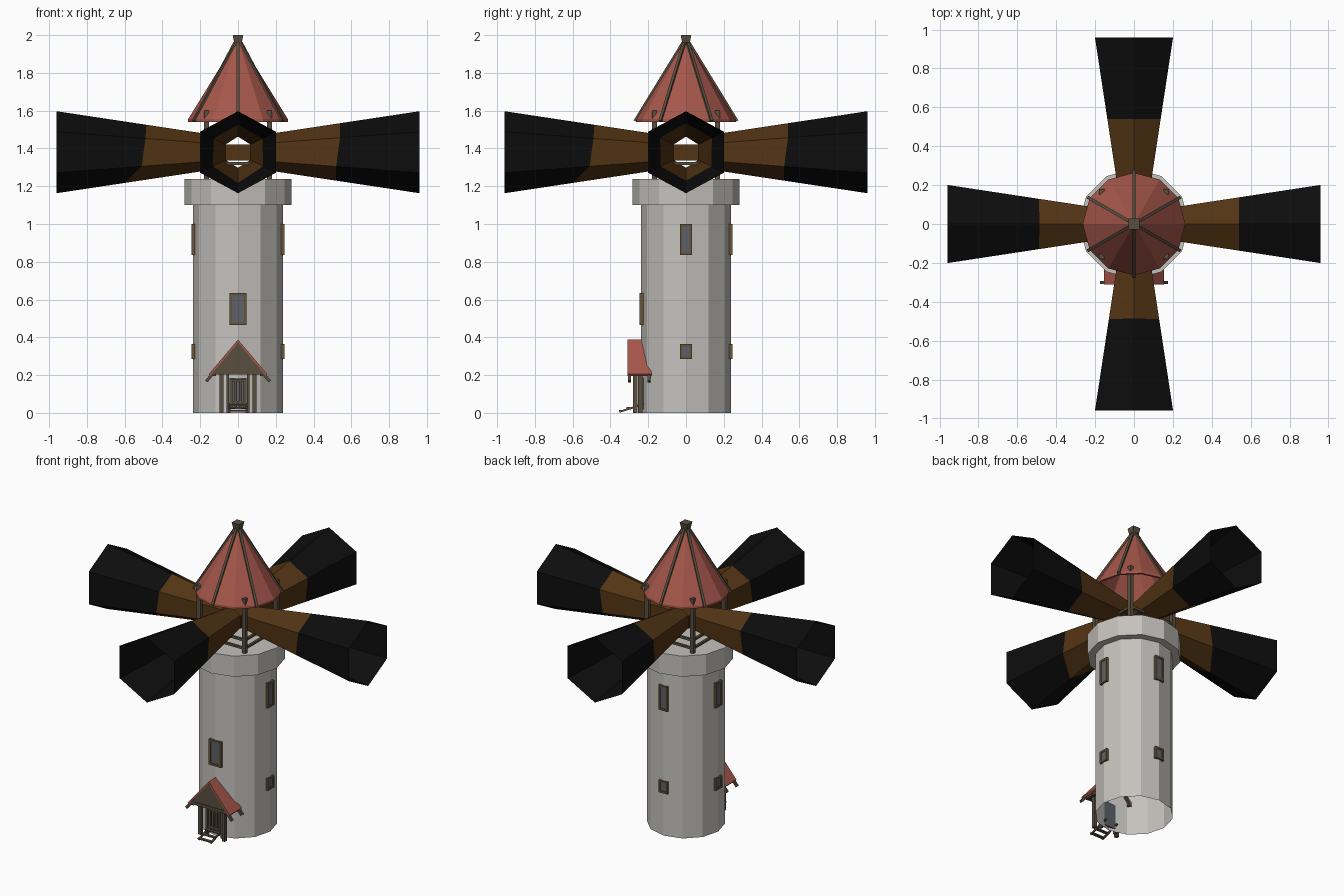
import bpy, bmesh, math
from mathutils import Vector, Matrix

if "Cube" in bpy.data.objects:
    bpy.data.objects.remove(bpy.data.objects["Cube"])


def material(name, rgb):
    m = bpy.data.materials.new(name)
    m.diffuse_color = (*rgb, 1)
    m.use_nodes = True
    m.node_tree.nodes["Principled BSDF"].inputs["Base Color"].default_value = m.diffuse_color
    return m


STONE = material("pale stone", (0.56, 0.54, 0.51))
RED = material("roof red", (0.38, 0.095, 0.07))
WOOD = material("dark wood", (0.10, 0.078, 0.05))
FRAME = material("window frame wood", (0.13, 0.088, 0.042))
GLASS = material("grey glass", (0.11, 0.12, 0.135))
BROWN = material("beam brown", (0.085, 0.034, 0.007))
BLACK = material("beam black", (0.004, 0.004, 0.004))


def finish(name, bm, *mats):
    me = bpy.data.meshes.new(name)
    bm.normal_update()
    bm.to_mesh(me)
    bm.free()
    for m in mats:
        me.materials.append(m)
    ob = bpy.data.objects.new(name, me)
    bpy.context.collection.objects.link(ob)
    return ob


def box(name, mat, lo, hi, rot=0):
    """Axis-aligned box, turned by rot about the z axis through the origin."""
    lo, hi = Vector(lo), Vector(hi)
    bm = bmesh.new()
    bmesh.ops.create_cube(bm, size=1)
    bmesh.ops.scale(bm, vec=hi - lo, verts=bm.verts)
    bmesh.ops.translate(bm, vec=(lo + hi) / 2, verts=bm.verts)
    bmesh.ops.rotate(bm, cent=(0, 0, 0), matrix=Matrix.Rotation(rot, 3, 'Z'), verts=bm.verts)
    return finish(name, bm, mat)


def bar(name, mat, a, b, w, h=None):
    """Rectangular beam from a to b."""
    a, b = Vector(a), Vector(b)
    d = b - a
    bm = bmesh.new()
    bmesh.ops.create_cube(bm, size=1)
    bmesh.ops.scale(bm, vec=(w, h or w, d.length), verts=bm.verts)
    bm.transform(Matrix.Translation((a + b) / 2) @ d.to_track_quat('Z', 'Y').to_matrix().to_4x4())
    return finish(name, bm, mat)


def lathe(name, mat, profile, sides=12, turn=0.0, cap_top=False, cap_bottom=False):
    """Faceted surface of revolution from (radius, z) points, bottom to top on the outside."""
    bm = bmesh.new()
    rings = [[bm.verts.new((r * math.cos(turn + math.tau * i / sides),
                            r * math.sin(turn + math.tau * i / sides), z))
              for i in range(sides)] for r, z in profile]
    for p, q in zip(rings, rings[1:]):
        for i in range(sides):
            j = (i + 1) % sides
            bm.faces.new((p[i], p[j], q[j], q[i]))
    if cap_top:
        bm.faces.new(rings[-1])
    if cap_bottom:
        bm.faces.new(rings[0][::-1])
    return finish(name, bm, mat)


# Tower shell, open below, with the wider gallery
lathe("tower", STONE, [(0.237, 0), (0.237, 1.10), (0.284, 1.10), (0.284, 1.237)], cap_top=True)


# Windows: framed plates on the tower sides (rot 0 faces the front)
def window(name, w, z0, z1, rot):
    t = 0.013
    for s in (-1, 1):
        x0, x1 = sorted((s * w, s * (w - t)))
        box(name + "_frame_side", FRAME, (x0, -0.245, z0), (x1, -0.212, z1), rot)
    for z in (z0, z1 - t):
        box(name + "_frame_bar", FRAME, (t - w, -0.245, z), (w - t, -0.212, z + t), rot)
    box(name + "_glass", GLASS, (t - w, -0.241, z0 + t), (w - t, -0.232, z1 - t), rot)


window("front_window", 0.045, 0.465, 0.635, 0)
for k, side in ((1, "right"), (2, "back"), (3, "left")):
    window(side + "_upper_window", 0.032, 0.835, 1.0, k * math.pi / 2)
    window(side + "_lower_window", 0.032, 0.285, 0.365, k * math.pi / 2)

# Lamp room: four corner posts joined by two levels of rails
P = 0.166
corners = [(-P, -P), (P, -P), (P, P), (-P, P)]
for i, (x, y) in enumerate(corners):
    box("lamp_room_post", WOOD, (x - 0.013, y - 0.013, 1.237), (x + 0.013, y + 0.013, 1.60))
    nx, ny = corners[(i + 1) % 4]
    for z in (1.265, 1.32):
        bar("lamp_room_rail", WOOD, (x, y, z), (nx, ny, z), 0.015)
box("lamp", BROWN, (-0.07, -0.07, 1.335), (0.07, 0.07, 1.42))


# Light beams: open hexagonal funnels, brown near the lamp and black outside
def light_beam(name, rot, split):
    bm = bmesh.new()
    rings = []
    for level in range(3):
        ring = []
        for i in range(6):
            a = math.pi / 2 + math.tau * i / 6
            d = (0.07, split[i], 0.96)[level]
            ring.append(bm.verts.new((d, (0.055 + 0.152 * d) * math.cos(a) / 0.866,
                                      1.38 + (0.072 + 0.151 * d) * math.sin(a))))
        rings.append(ring)
    for level in range(2):
        for i in range(6):
            j = (i + 1) % 6
            p, q = rings[level], rings[level + 1]
            f = bm.faces.new((p[i], p[j], q[j], q[i]))
            f.material_index = level
    bmesh.ops.rotate(bm, cent=(0, 0, 0), matrix=Matrix.Rotation(rot, 3, 'Z'), verts=bm.verts)
    finish(name, bm, BROWN, BLACK)


LONG = (0.54, 0.54, 0.52, 0.52, 0.52, 0.54)
SHORT = (0.485, 0.49, 0.51, 0.60, 0.51, 0.49)
for k, side in enumerate(("right", "back", "left", "front")):
    light_beam(side + "_light_beam", k * math.pi / 2, LONG if k < 2 else SHORT)

# Conical roof with six ribs and a flared finial
lathe("roof", RED, [(0.25, 1.54), (0.264, 1.54), (0.264, 1.555), (0.018, 1.955)])
lathe("roof_underside", RED, [(0.25, 1.54), (0.012, 1.92)])
for i in range(6):
    a = math.pi / 2 + i * math.pi / 3
    c, s = math.cos(a), math.sin(a)
    bar("roof_rib", WOOD, (0.27 * c, 0.27 * s, 1.545), (0.016 * c, 0.016 * s, 1.96), 0.016)
lathe("finial", WOOD, [(0.028, 1.93), (0.028, 1.955), (0.039, 2.0)], 4, math.pi / 4, True, True)

# Porch roof: two red slopes, edge boards and a wooden gable
for s in (-1, 1):
    bm = bmesh.new()
    sec = [(0, 0.388), (0.155, 0.205), (0.148, 0.195), (0, 0.372)]
    # the rear edge follows the round tower
    f = [bm.verts.new((s * x, -0.31, z)) for x, z in sec]
    b = [bm.verts.new((s * x, -0.22 + 0.25 * x, z)) for x, z in sec]
    for i in range(4):
        j = (i + 1) % 4
        bm.faces.new((f[i], f[j], b[j], b[i]))
    bm.faces.new(f)
    bm.faces.new(b)
    bmesh.ops.recalc_face_normals(bm, faces=bm.faces)
    finish("porch_roof_slope", bm, RED)
    for y in (-0.30, -0.195):
        bar("porch_rafter", WOOD, (0, y, 0.365), (s * 0.168, y, 0.167), 0.016)
    bar("porch_wall_plate", WOOD, (s * 0.125, -0.30, 0.203), (s * 0.125, -0.185, 0.203), 0.018)
    # Porch posts and door posts
    bar("porch_post", WOOD, (s * 0.088, -0.268, 0), (s * 0.088, -0.268, 0.215), 0.02, 0.024)
    bar("door_post", WOOD, (s * 0.055, -0.242, 0), (s * 0.055, -0.242, 0.215), 0.014, 0.024)
    # Step stringers
    bar("step_stringer", WOOD, (s * 0.045, -0.352, 0.006), (s * 0.045, -0.21, 0.05), 0.01)

bm = bmesh.new()
tri = bm.faces.new([bm.verts.new((x, -0.304, z)) for x, z in ((-0.135, 0.215), (0.135, 0.215), (0, 0.378))])
ext = bmesh.ops.extrude_face_region(bm, geom=[tri])
bmesh.ops.translate(bm, vec=(0, 0.02, 0), verts=[v for v in ext["geom"] if isinstance(v, bmesh.types.BMVert)])
bmesh.ops.recalc_face_normals(bm, faces=bm.faces)
finish("porch_gable", bm, WOOD)
box("porch_tie_beam", WOOD, (-0.14, -0.308, 0.203), (0.14, -0.284, 0.222))

# Door with upright planks, cross bars and steps
box("door", GLASS, (-0.045, -0.241, 0.02), (0.045, -0.225, 0.185))
for i in range(4):
    x = -0.036 + 0.024 * i
    box("door_plank", WOOD, (x - 0.008, -0.25, 0.03), (x + 0.008, -0.236, 0.178))
for z in (0.05, 0.165):
    box("door_cross_bar", WOOD, (-0.045, -0.254, z), (0.045, -0.238, z + 0.014))
for i in range(3):
    y, z = -0.345 + 0.04 * i, 0.008 + 0.014 * i
    box("step_tread", WOOD, (-0.05, y - 0.01, z), (0.05, y + 0.01, z + 0.008))
